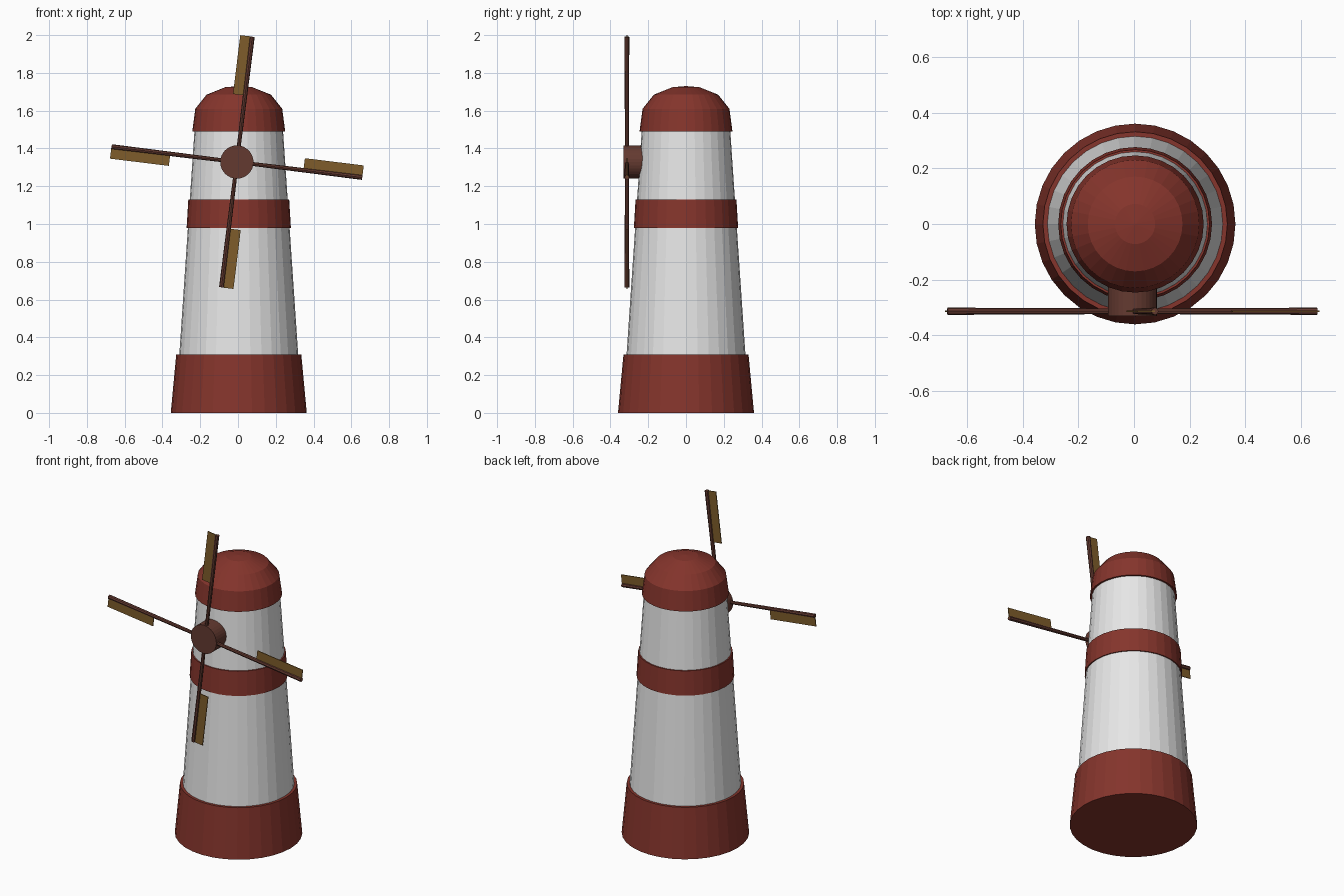
import bpy, bmesh
from math import pi, radians
from mathutils import Matrix, Vector

cube = bpy.data.objects.get("Cube")
if cube:
    bpy.data.objects.remove(cube, do_unlink=True)


def material(name, r, g, b):
    m = bpy.data.materials.new(name)
    m.use_nodes = True
    m.diffuse_color = (r, g, b, 1)
    m.node_tree.nodes["Principled BSDF"].inputs["Base Color"].default_value = (r, g, b, 1)
    return m


RED = material("brick red", 0.235, 0.035, 0.025)
WHITE = material("plaster white", 0.8, 0.8, 0.8)
WOOD = material("dark wood", 0.127, 0.042, 0.03)
CLOTH = material("ochre sail", 0.21, 0.108, 0.024)


def make_object(name, bm, mat):
    bmesh.ops.recalc_face_normals(bm, faces=bm.faces)
    mesh = bpy.data.meshes.new(name)
    bm.to_mesh(mesh)
    bm.free()
    mesh.materials.append(mat)
    ob = bpy.data.objects.new(name, mesh)
    bpy.context.collection.objects.link(ob)
    return ob


def lathe(name, profile, mat, sides=32):
    """Closed solid of revolution from (radius, height) pairs."""
    bm = bmesh.new()
    rings = []
    for r, z in profile:
        rings.append([bm.verts.new(Matrix.Rotation(2 * pi * i / sides, 3, "Z") @ Vector((r, 0, z)))
                      for i in range(sides)])
    for low, high in zip(rings, rings[1:]):
        for i in range(sides):
            j = (i + 1) % sides
            bm.faces.new((low[i], low[j], high[j], high[i]))
    bm.faces.new(rings[0])
    bm.faces.new(rings[-1])
    ob = make_object(name, bm, mat)
    ob.location.x = 0.004
    return ob


# Tower
lathe("tower_base", [(0.36, 0), (0.331, 0.31)], RED)
lathe("tower_wall", [(0.316, 0.29), (0.234, 1.5)], WHITE)
lathe("tower_band", [(0.276, 0.98), (0.267, 1.13)], RED)
lathe("tower_cap", [(0.246, 1.49), (0.23, 1.61), (0.17, 1.685),
                    (0.072, 1.724), (0.002, 1.73)], RED)

# Hub
HUB = Vector((-0.006, 0, 1.328))
bm = bmesh.new()
bmesh.ops.create_cone(bm, cap_ends=True, segments=32, radius1=0.088, radius2=0.088, depth=0.14,
                      matrix=Matrix.Translation(HUB + Vector((0, -0.26, 0))) @ Matrix.Rotation(pi / 2, 4, "X"))
make_object("hub", bm, WOOD)

# Four arms, each a round spar with a flat sail on its trailing side
LENGTH = 0.668
for k, side in enumerate(("upper", "right", "lower", "left")):
    turn = (Matrix.Translation(HUB + Vector((0, -0.313, 0)))
            @ Matrix.Rotation(radians(7 + 90 * k), 4, "Y"))

    bm = bmesh.new()
    bmesh.ops.create_cone(bm, cap_ends=True, segments=8, radius1=0.01, radius2=0.013, depth=LENGTH,
                          matrix=turn @ Matrix.Translation((0, 0, LENGTH / 2)))
    make_object(side + "_spar", bm, WOOD)

    bm = bmesh.new()
    bmesh.ops.create_cube(bm, size=1, matrix=turn @ Matrix.Translation((-0.032, 0, 0.512))
                          @ Matrix.Diagonal((0.064, 0.005, 0.314, 1)))
    make_object(side + "_sail", bm, CLOTH)
